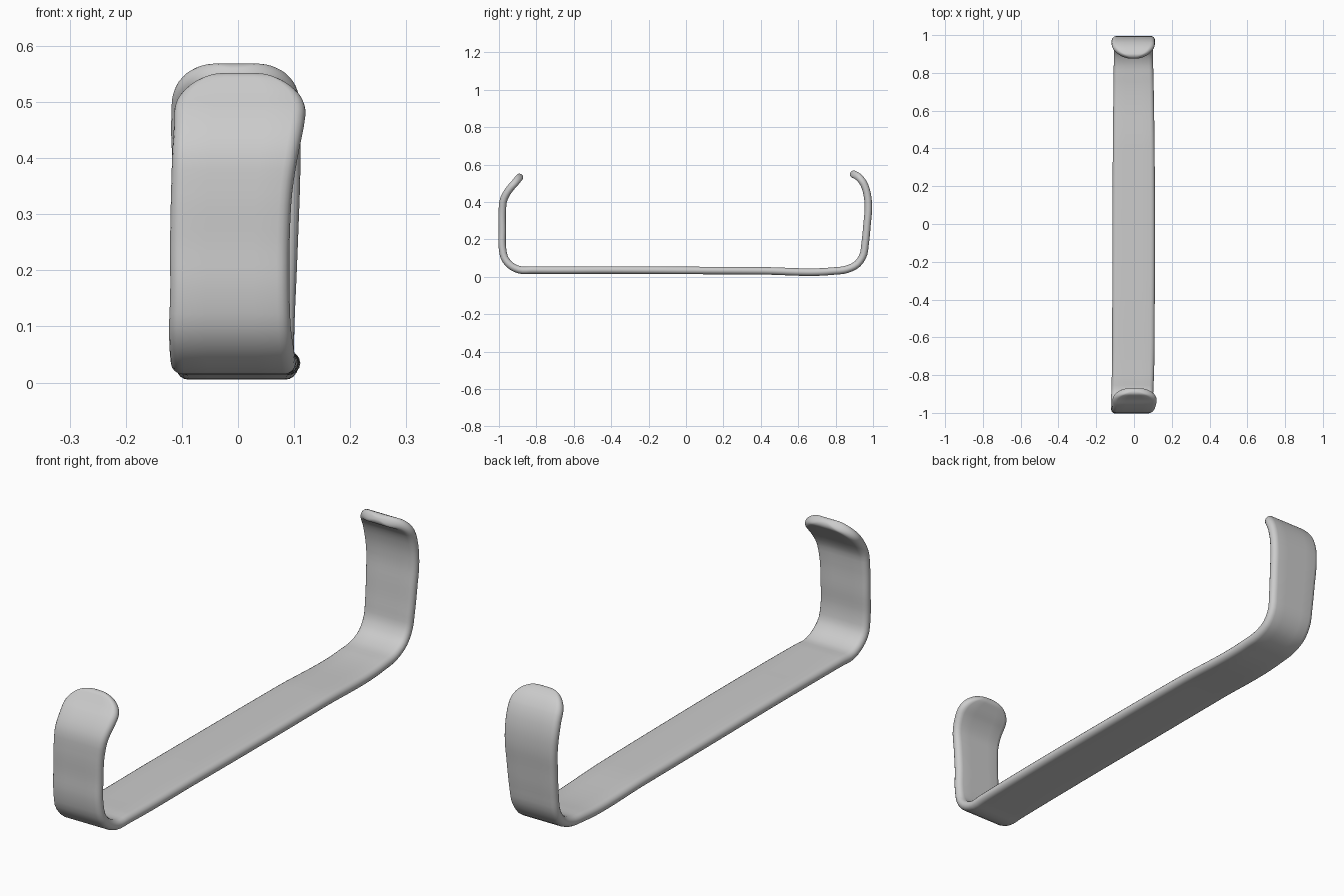
import bpy, bmesh, math
from mathutils import Vector

if "Cube" in bpy.data.objects:
    bpy.data.objects.remove(bpy.data.objects["Cube"])

# Strap centreline: (y, z, left edge x, right edge x), front tip to back tip
STATIONS = [
    (-0.878, 0.547, -0.115, 0.120), (-0.912, 0.505, -0.115, 0.122),
    (-0.950, 0.460, -0.114, 0.118), (-0.976, 0.410, -0.117, 0.108),
    (-0.982, 0.350, -0.119, 0.098), (-0.982, 0.250, -0.121, 0.092),
    (-0.981, 0.150, -0.121, 0.092), (-0.969, 0.098, -0.123, 0.094),
    (-0.940, 0.062, -0.122, 0.099), (-0.890, 0.037, -0.120, 0.102),
    (-0.820, 0.036, -0.118, 0.105), (-0.400, 0.036, -0.115, 0.110),
    (0.000, 0.034, -0.114, 0.111), (0.400, 0.032, -0.112, 0.109),
    (0.780, 0.030, -0.108, 0.103), (0.860, 0.040, -0.107, 0.101),
    (0.917, 0.069, -0.107, 0.100), (0.946, 0.112, -0.107, 0.101),
    (0.958, 0.180, -0.108, 0.104), (0.968, 0.280, -0.111, 0.108),
    (0.975, 0.370, -0.115, 0.111), (0.969, 0.440, -0.119, 0.111),
    (0.950, 0.498, -0.118, 0.110), (0.920, 0.535, -0.115, 0.108),
    (0.878, 0.556, -0.112, 0.106),
]
HALF_T = 0.020   # half thickness
CAP = 0.095      # length of the rounded tip outline


def catmull(a, b, c, d, t):
    # centripetal-style spline with non-uniform spacing
    def dist(p, q):
        return max(math.hypot(q[0] - p[0], q[1] - p[1]), 1e-4)
    ab, bc, cd = dist(a, b), dist(b, c), dist(c, d)
    m1 = ((b - a) / ab * bc + (c - b) / bc * ab) / (ab + bc) * bc
    m2 = ((c - b) / bc * cd + (d - c) / cd * bc) / (bc + cd) * bc
    t2, t3 = t * t, t * t * t
    return (b * (2*t3 - 3*t2 + 1) + m1 * (t3 - 2*t2 + t)
            + c * (3*t2 - 2*t3) + m2 * (t3 - t2))


# Dense centreline with cumulative length
pts = [Vector(s) for s in STATIONS]
pts = [2 * pts[0] - pts[1]] + pts + [2 * pts[-1] - pts[-2]]
dense = [catmull(*pts[i:i + 4], k / 16) for i in range(len(pts) - 3) for k in range(16)]
dense.append(pts[-2])
length = [0.0]
for p, q in zip(dense, dense[1:]):
    length.append(length[-1] + math.hypot(q[0] - p[0], q[1] - p[1]))
total = length[-1]


def at(s):
    s = min(max(s, 0), total)
    i = next((k for k in range(len(length) - 1) if length[k + 1] >= s), len(length) - 2)
    return dense[i].lerp(dense[i + 1], (s - length[i]) / (length[i + 1] - length[i]))


def rounding(s, r, power):
    u = max(0.0, 1 - s / r)
    return max(1 - u ** power, 0.0) ** (1 / power)


# Sample positions, packed more closely at the tips
N_CAP, N_MID = 18, 130
cap = [CAP * (1 - math.cos(math.pi / 2 * k / N_CAP)) for k in range(1, N_CAP)]
samples = (cap + [CAP + (total - 2 * CAP) * k / N_MID for k in range(N_MID + 1)]
           + [total - s for s in reversed(cap)])

# Loft a flat section with round edges along the centreline
bm = bmesh.new()
rings = []
for s in samples:
    c = at(s)
    d = at(s + 0.006) - at(s - 0.006)
    tangent = Vector((0, d[0], d[1])).normalized()
    normal = Vector((1, 0, 0)).cross(tangent)
    end = min(s, total - s)
    w = (c[3] - c[2]) / 2 * rounding(end, CAP, 2.2)
    t = HALF_T * rounding(end, 0.02, 2)
    r = min(t * 1.1, w * 0.8)
    centre = Vector(((c[2] + c[3]) / 2, c[0], c[1]))
    section = []
    for side in (1, -1):
        for k in range(9):
            a = math.pi * (k / 8 - 0.5)
            section.append((side * (w - r + r * math.cos(a)), side * t * math.sin(a)))
        for k in (1, 2, 3):
            section.append((side * (w - r) * (1 - k / 2), side * t))
    rings.append([bm.verts.new(centre + Vector((x, 0, 0)) + normal * n) for x, n in section])
for A, B in zip(rings, rings[1:]):
    for i in range(len(A)):
        j = (i + 1) % len(A)
        bm.faces.new((A[i], A[j], B[j], B[i]))
bm.faces.new(rings[0])
bm.faces.new(rings[-1])
bmesh.ops.remove_doubles(bm, verts=bm.verts, dist=1e-5)
bmesh.ops.recalc_face_normals(bm, faces=bm.faces)
for f in bm.faces:
    f.smooth = True

# Seat the strap on z = 0
low = min(v.co.z for v in bm.verts)
bmesh.ops.translate(bm, verts=bm.verts, vec=(0, 0, 0.005 - low))

mesh = bpy.data.meshes.new("bent_strap")
bm.to_mesh(mesh)
bm.free()
strap = bpy.data.objects.new("bent_strap", mesh)
bpy.context.collection.objects.link(strap)
